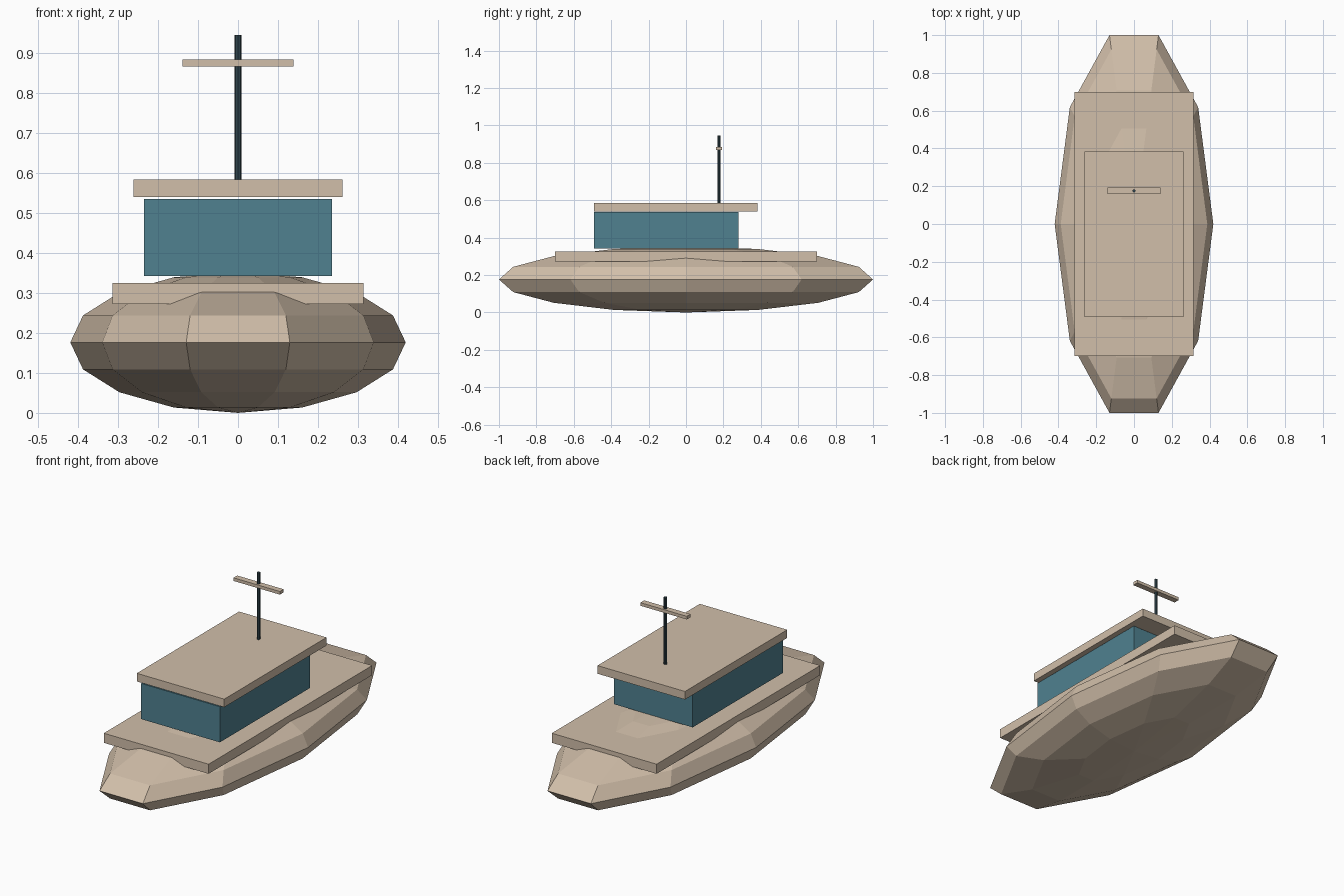
import bpy, bmesh, math
from mathutils import Matrix, Vector

if "Cube" in bpy.data.objects:
    bpy.data.objects.remove(bpy.data.objects["Cube"])


def material(name, color):
    m = bpy.data.materials.new(name)
    m.diffuse_color = (*color, 1)
    m.use_nodes = True
    m.node_tree.nodes["Principled BSDF"].inputs["Base Color"].default_value = m.diffuse_color
    return m


wood = material("tan_wood", (0.64, 0.52, 0.40))
teal = material("teal_paint", (0.08, 0.22, 0.28))
dark = material("dark_metal", (0.03, 0.06, 0.075))


def finish(name, bm, mat):
    bmesh.ops.recalc_face_normals(bm, faces=bm.faces)
    mesh = bpy.data.meshes.new(name)
    bm.to_mesh(mesh)
    bm.free()
    mesh.materials.append(mat)
    obj = bpy.data.objects.new(name, mesh)
    bpy.context.collection.objects.link(obj)
    return obj


def box(name, half_x, y, z, mat):
    bm = bmesh.new()
    size = (2 * half_x, y[1] - y[0], z[1] - z[0])
    center = (0, (y[0] + y[1]) / 2, (z[0] + z[1]) / 2)
    bmesh.ops.create_cube(bm, size=1, matrix=Matrix.Translation(center) @ Matrix.Diagonal((*size, 1)))
    return finish(name, bm, mat)


# Hull: ten-sided low-poly ellipsoid, spun from a half circle
bm = bmesh.new()
arc = [bm.verts.new((math.sin(math.pi * i / 8), 0, -math.cos(math.pi * i / 8))) for i in range(9)]
edges = [bm.edges.new(pair) for pair in zip(arc, arc[1:])]
bmesh.ops.spin(bm, geom=arc + edges, cent=(0, 0, 0), axis=(0, 0, 1),
               angle=2 * math.pi, steps=10, use_duplicate=False)
bmesh.ops.remove_doubles(bm, verts=bm.verts, dist=1e-4)
bmesh.ops.scale(bm, vec=Vector((0.42, 1 / math.sin(math.radians(72)), 0.1765)), verts=bm.verts)
bmesh.ops.translate(bm, vec=(0, 0, 0.1765), verts=bm.verts)
finish("hull", bm, wood)

# Deck, cabin and overhanging roof
box("deck", 0.314, (-0.70, 0.70), (0.273, 0.325), wood)
box("cabin", 0.236, (-0.492, 0.28), (0.343, 0.536), teal)
box("cabin_roof", 0.262, (-0.492, 0.383), (0.540, 0.584), wood)

# Mast and crossbar
bm = bmesh.new()
bmesh.ops.create_cone(bm, cap_ends=True, segments=8, radius1=0.0085, radius2=0.0085,
                      depth=0.366, matrix=Matrix.Translation((0, 0.176, 0.763)))
finish("mast", bm, dark)
box("mast_crossbar", 0.139, (0.16, 0.192), (0.868, 0.885), wood)
